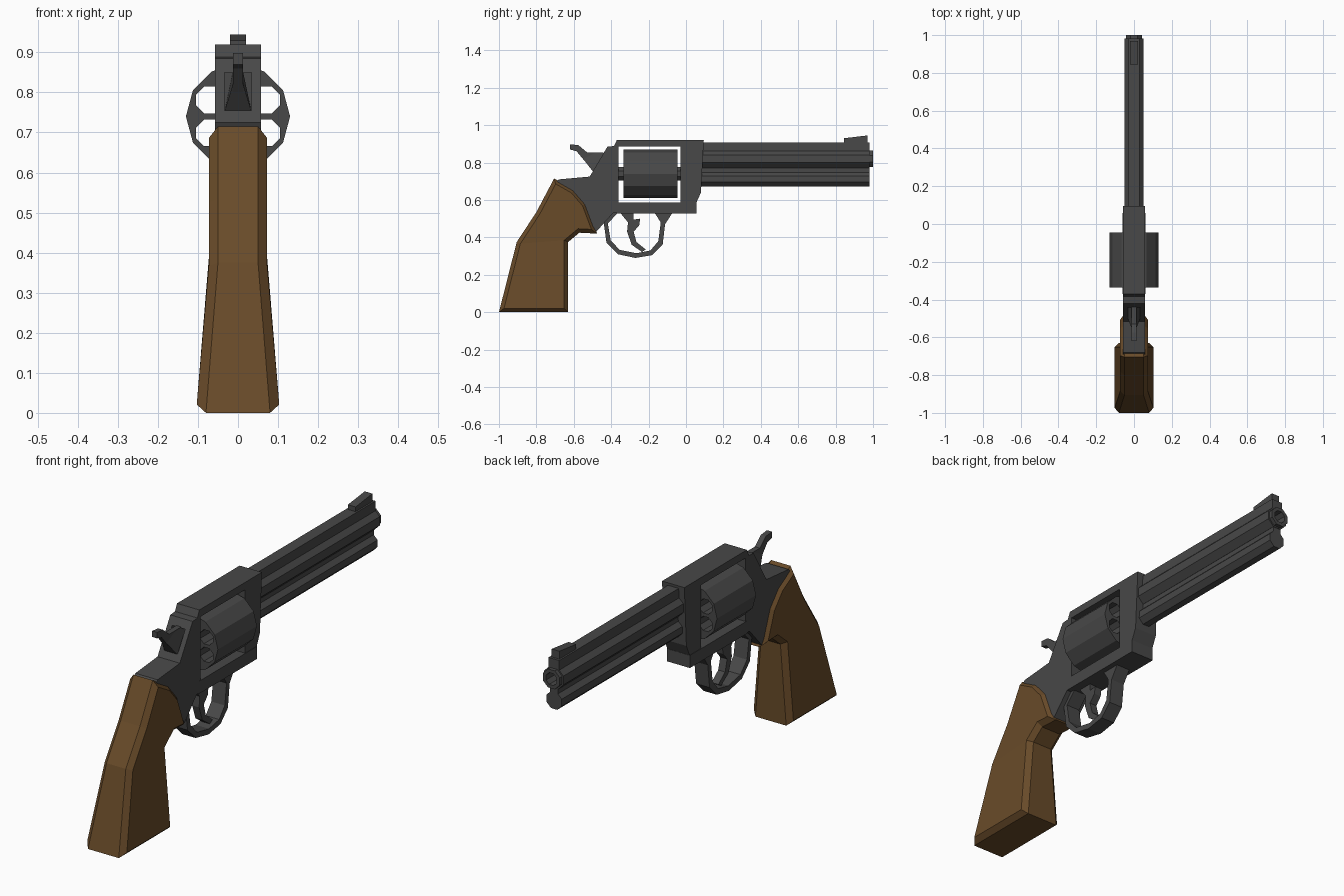
import bpy, bmesh, math
from mathutils import Vector

if "Cube" in bpy.data.objects:
    bpy.data.objects.remove(bpy.data.objects["Cube"])


def material(name, rgb):
    m = bpy.data.materials.new(name)
    m.diffuse_color = (*rgb, 1)
    m.use_nodes = True
    m.node_tree.nodes["Principled BSDF"].inputs["Base Color"].default_value = m.diffuse_color
    return m


STEEL = material("dark_steel", (0.065, 0.065, 0.065))
WOOD = material("brown_wood", (0.14, 0.07, 0.022))


def finish(name, bm, mat=STEEL):
    bmesh.ops.recalc_face_normals(bm, faces=bm.faces)
    me = bpy.data.meshes.new(name)
    bm.to_mesh(me)
    bm.free()
    me.materials.append(mat)
    ob = bpy.data.objects.new(name, me)
    bpy.context.collection.objects.link(ob)
    return ob


def bridge(bm, a, b):
    for i in range(len(a)):
        j = (i + 1) % len(a)
        bm.faces.new((a[i], a[j], b[j], b[i]))


def plate(name, pts, half):
    """Side profile of (y, z) points with half width (number or function of y, z)."""
    bm = bmesh.new()
    w = half if callable(half) else (lambda y, z: half)
    l = [bm.verts.new((-w(y, z), y, z)) for y, z in pts]
    r = [bm.verts.new((w(y, z), y, z)) for y, z in pts]
    bm.faces.new(l)
    bm.faces.new(r)
    bridge(bm, l, r)
    return finish(name, bm)


def box(name, hx, y0, y1, z0, z1):
    return plate(name, [(y0, z0), (y1, z0), (y1, z1), (y0, z1)], hx)


def rods(name, centres, r, y0, y1, n, turn=0.0):
    """Prisms running along y, one for each (x, z) centre."""
    bm = bmesh.new()
    for cx, cz in centres:
        ends = []
        for y in (y0, y1):
            ends.append([bm.verts.new((cx + r * math.cos(turn + math.tau * i / n), y,
                                       cz + r * math.sin(turn + math.tau * i / n)))
                         for i in range(n)])
            bm.faces.new(ends[-1])
        bridge(bm, *ends)
    return finish(name, bm)


def cut(ob, cutter):
    m = ob.modifiers.new("cut", 'BOOLEAN')
    m.operation, m.solver, m.object = 'DIFFERENCE', 'EXACT', cutter
    bpy.context.view_layer.objects.active = ob
    bpy.ops.object.modifier_apply(modifier=m.name)
    bpy.data.objects.remove(cutter)


def inset(pts, d):
    """Move a counter-clockwise outline inwards by d."""
    out = []
    for i, p in enumerate(pts):
        p, a, b = Vector(p), Vector(pts[i - 1]), Vector(pts[(i + 1) % len(pts)])
        e, f = (p - a).normalized(), (b - p).normalized()
        n1, n2 = Vector((-e.y, e.x)), Vector((-f.y, f.x))
        out.append(p + (n1 + n2) * d / (1 + n1.dot(n2)))
    return out


# Frame with cylinder window and hammer slot
frame = plate("frame", [
    (-0.69, 0.70), (-0.62, 0.64), (-0.56, 0.56), (-0.48, 0.43), (-0.39, 0.53),
    (0.055, 0.53), (0.055, 0.585), (0.08, 0.64), (0.095, 0.92), (-0.37, 0.92),
    (-0.385, 0.888), (-0.42, 0.885), (-0.515, 0.725), (-0.68, 0.71)], 0.058)
cut(frame, box("window_cutter", 0.2, -0.36, -0.03, 0.587, 0.885))
cut(frame, box("slot_cutter", 0.034, -0.6, -0.41, 0.755, 0.85))
box("lower_frame_block", 0.06, -0.37, 0.057, 0.528, 0.587)

# Cylinder with six open chambers, on its axle
AXIS = 0.74
cylinder = rods("cylinder", [(0, AXIS)], 0.13, -0.335, -0.045, 12)
ring = [math.radians(30 + 60 * k) for k in range(6)]
cut(cylinder, rods("chamber_cutter",
                   [(0.082 * math.cos(a), AXIS + 0.082 * math.sin(a)) for a in ring],
                   0.036, -0.5, 0.1, 8, math.pi / 8))
rods("axle_rear", [(0, AXIS)], 0.04, -0.37, -0.33, 8, math.pi / 8)
rods("axle_front", [(0, AXIS)], 0.04, -0.05, -0.02, 8, math.pi / 8)

# Barrel, muzzle, top rib, web and ejector lug
T = math.pi / 8
barrel = rods("barrel", [(0, 0.82)], 0.054, 0.07, 0.982, 8, T)
muzzle = rods("muzzle", [(0, 0.82)], 0.047, 0.97, 1.0, 8, T)
for part in (barrel, muzzle):
    cut(part, rods("bore_cutter", [(0, 0.82)], 0.03, 0.6, 1.1, 8, T))
box("rib_left_right", 0.028, 0.07, 0.982, 0.862, 0.908).name = "top_rib"
box("barrel_web", 0.02, 0.07, 0.98, 0.71, 0.775)
rods("ejector_lug", [(0, 0.712)], 0.043, 0.06, 0.98, 8, T)
plate("front_sight", [(0.845, 0.90), (0.97, 0.90), (0.97, 0.945), (0.845, 0.93)], 0.02)

# Hammer: flared body and thumb spur
plate("hammer_body", [(-0.50, 0.755), (-0.40, 0.755), (-0.40, 0.85), (-0.49, 0.85),
                      (-0.55, 0.82)],
      lambda y, z: 0.033 if z < 0.8 else 0.013)
plate("hammer_spur", [(-0.62, 0.87), (-0.585, 0.86), (-0.535, 0.80), (-0.48, 0.78),
                      (-0.44, 0.855), (-0.53, 0.855), (-0.575, 0.893), (-0.62, 0.898)], 0.013)

# Trigger guard loop and trigger
plate("trigger_guard", [
    (-0.39, 0.535), (-0.44, 0.48), (-0.425, 0.37), (-0.365, 0.31), (-0.27, 0.29),
    (-0.18, 0.305), (-0.125, 0.36), (-0.112, 0.47), (-0.07, 0.535), (-0.17, 0.535),
    (-0.135, 0.48), (-0.148, 0.38), (-0.19, 0.33), (-0.265, 0.315), (-0.355, 0.333),
    (-0.403, 0.385), (-0.418, 0.475), (-0.36, 0.535)], 0.035)
plate("trigger", [
    (-0.355, 0.535), (-0.31, 0.48), (-0.315, 0.43), (-0.29, 0.36), (-0.235, 0.322),
    (-0.215, 0.335), (-0.265, 0.375), (-0.28, 0.43), (-0.25, 0.465), (-0.245, 0.50),
    (-0.28, 0.495), (-0.28, 0.535)], 0.018)

# Grip: chamfered all round, flaring below the bend
outline = [(-1.0, 0.0), (-0.63, 0.0), (-0.63, 0.375), (-0.57, 0.425), (-0.475, 0.42),
           (-0.535, 0.58), (-0.60, 0.655), (-0.705, 0.715), (-0.80, 0.535), (-0.905, 0.375)]
bm = bmesh.new()
rims = []
for s in (-1, 1):
    width = [0.103 if i < 2 else 0.073 for i in range(10)]
    rim = [bm.verts.new((s * (w - 0.023), y, z)) for w, (y, z) in zip(width, outline)]
    cap = [bm.verts.new((s * w, p.x, p.y)) for w, p in zip(width, inset(outline, 0.021))]
    bridge(bm, rim, cap)
    bm.faces.new([cap[i] for i in (0, 1, 2, 9)])
    bm.faces.new(cap[2:])
    rims.append(rim)
bridge(bm, *rims)
finish("grip", bm, WOOD)
